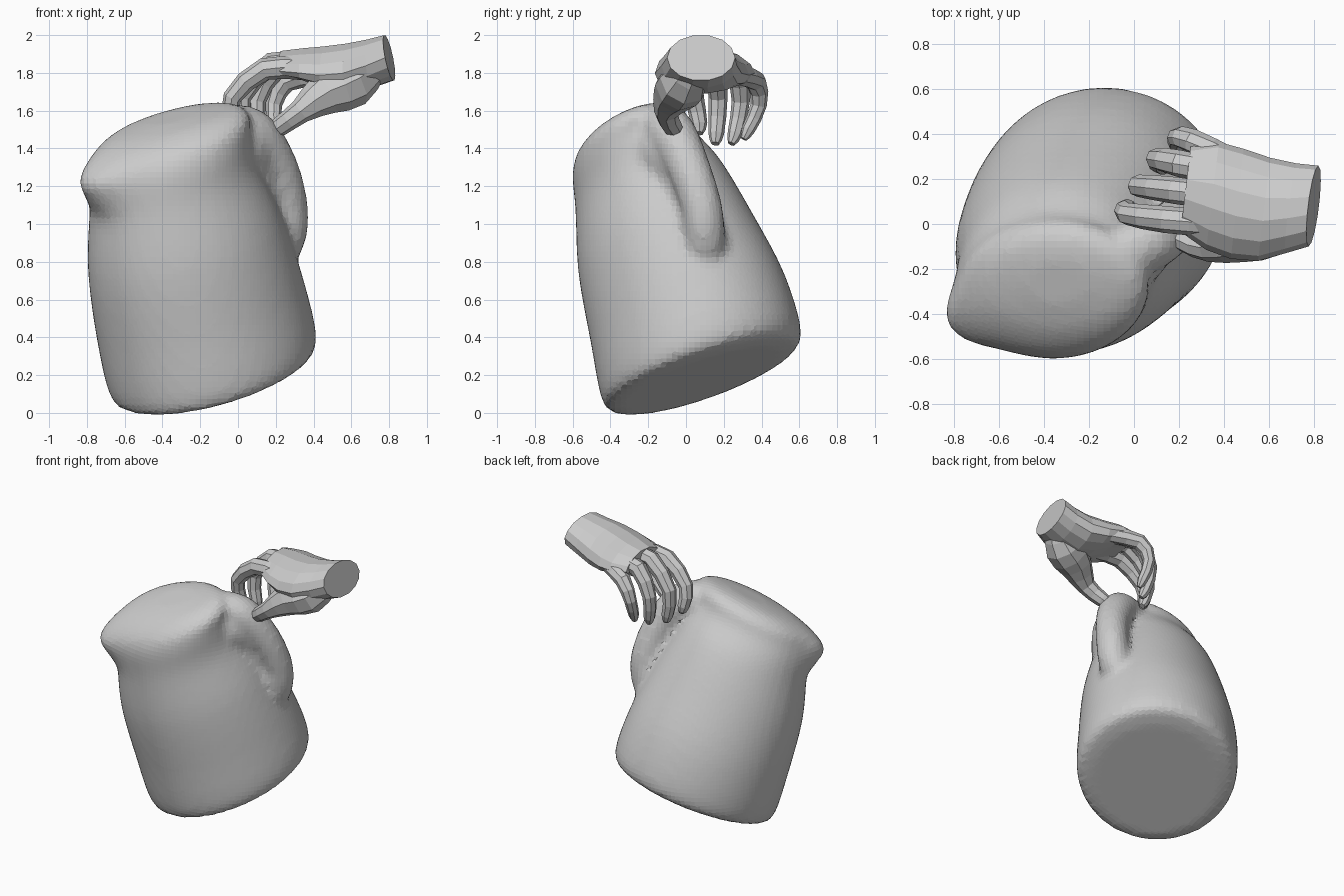
import bpy, bmesh, math
from mathutils import Vector

if "Cube" in bpy.data.objects:
    bpy.data.objects.remove(bpy.data.objects["Cube"])


def skin(bm, rings):
    # bridge equal-size rings of points and cap both ends
    vs = [[bm.verts.new(p) for p in r] for r in rings]
    n = len(rings[0])
    for a, b in zip(vs, vs[1:]):
        for i in range(n):
            j = (i + 1) % n
            bm.faces.new((a[i], a[j], b[j], b[i]))
    bm.faces.new(vs[0][::-1])
    bm.faces.new(vs[-1])


def smooth_path(pts, steps):
    # Catmull-Rom through tuples of any length
    P = [Vector(p) for p in pts]
    P = [2 * P[0] - P[1]] + P + [2 * P[-1] - P[-2]]
    out = []
    for i in range(1, len(P) - 2):
        a, b, c, d = P[i - 1:i + 3]
        for s in range(steps):
            t = s / steps
            out.append(0.5 * (2 * b + (c - a) * t + (2 * a - 5 * b + 4 * c - d) * t * t
                              + (3 * b - a - 3 * c + d) * t ** 3))
    return out + [P[-2]]


def tube(bm, pts, sides, steps, side=Vector((0, 1, 0))):
    # points are (x, y, z, radius)
    path = smooth_path(pts, steps)
    rings = []
    for i, p in enumerate(path):
        t = (path[min(i + 1, len(path) - 1)].xyz - path[max(i - 1, 0)].xyz).normalized()
        u = (side - t * side.dot(t)).normalized()
        v = t.cross(u)
        ang = [2 * math.pi * k / sides for k in range(sides)]
        rings.append([p.xyz + p.w * (u * math.cos(a) + v * math.sin(a)) for a in ang])
    skin(bm, rings)


def finish(name, bm):
    bmesh.ops.recalc_face_normals(bm, faces=bm.faces)
    me = bpy.data.meshes.new(name)
    bm.to_mesh(me)
    bm.free()
    ob = bpy.data.objects.new(name, me)
    bpy.context.collection.objects.link(ob)
    return ob


# jug body: tilted oval sections (cx, cy, cz, rx, ry)
sections = [(-.13, .08, .175, .44, .43), (-.13, .085, .235, .545, .525), (-.20, .01, .55, .55, .515),
            (-.28, -.11, .90, .515, .46), (-.34, -.20, 1.2, .445, .385), (-.36, -.275, 1.37, .425, .325),
            (-.35, -.28, 1.47, .41, .29), (-.34, -.27, 1.54, .32, .21), (-.34, -.26, 1.57, .14, .10)]
bm = bmesh.new()
rings = []
for cx, cy, cz, rx, ry in smooth_path(sections, 4):
    ring = []
    for k in range(64):
        a = 2 * math.pi * k / 64
        # pouring lip swelling near the rim
        lip = 0.25 * max(0, math.cos(a - math.radians(208))) ** 12 * max(0, 1 - abs(cz - 1.39) / .2)
        dx, dy = rx * (1 + lip) * math.cos(a), ry * (1 + lip) * math.sin(a)
        ring.append((cx + dx, cy + dy, cz + .25 * dx + .33 * dy))
    rings.append(ring)
skin(bm, rings)
# handle hugging the right side, with a thin web closing its gap
tube(bm, [(-.12, -.16, 1.50, .13), (.07, -.08, 1.485, .13), (.20, .01, 1.31, .115),
          (.26, .08, 1.1, .11), (.25, .10, .93, .11), (.16, .10, .76, .11)], 16, 5)
tube(bm, [(-.08, -.20, 1.46, .12), (.03, -.13, 1.39, .13), (.08, -.06, 1.27, .11),
          (.13, .0, 1.12, .10), (.17, .06, .95, .09)], 16, 4)
jug = finish("jug", bm)
rm = jug.modifiers.new("fuse", 'REMESH')
rm.mode = 'VOXEL'
rm.voxel_size = 0.03
sm = jug.modifiers.new("soften", 'SMOOTH')
sm.factor = 0.5
sm.iterations = 3

# palm and wrist: oval sections (x, y, z, ry, rz, lean)
palm = [(.80, .08, 1.88, .18, .122, .2), (.70, .07, 1.85, .20, .13, .1), (.58, .065, 1.825, .23, .135, 0),
        (.46, .09, 1.83, .245, .115, 0), (.35, .125, 1.85, .24, .085, 0), (.23, .155, 1.86, .19, .06, 0)]
bm = bmesh.new()
rings = []
for x, y, z, ry, rz, lean in palm:
    ring = []
    for k in range(14):
        a = 2 * math.pi * k / 14
        dy, dz = ry * math.cos(a), rz * math.sin(a)
        droop = 0.05 * math.cos(a) ** 2 * min(1, max(0, (.8 - x) / .4))
        ring.append((x - lean * dz + .12 * dy, y + dy, z + dz - droop))
    rings.append(ring)
skin(bm, rings)
finish("palm", bm)

# fingers curling down to the handle
digits = {
    "index_finger": [(.36, .0, 1.82, .06), (.14, .02, 1.82, .06), (-.03, .045, 1.67, .05),
                     (-.03, .07, 1.53, .043), (-.01, .07, 1.48, .022)],
    "middle_finger": [(.36, .125, 1.84, .06), (.18, .15, 1.85, .06), (.02, .17, 1.67, .05),
                      (.04, .16, 1.48, .042), (.06, .155, 1.425, .022)],
    "ring_finger": [(.38, .23, 1.82, .06), (.20, .27, 1.82, .06), (.10, .29, 1.65, .048),
                    (.12, .26, 1.48, .04), (.14, .24, 1.425, .02)],
    "little_finger": [(.44, .28, 1.79, .055), (.26, .37, 1.755, .055), (.19, .385, 1.63, .043),
                      (.20, .33, 1.50, .036), (.21, .305, 1.45, .018)],
    "thumb": [(.74, .05, 1.845, .07), (.61, -.01, 1.755, .135), (.46, -.06, 1.69, .115),
              (.33, -.105, 1.595, .064), (.22, -.07, 1.515, .052), (.15, -.03, 1.465, .022)],
}
for name, pts in digits.items():
    bm = bmesh.new()
    tube(bm, pts, 8, 2)
    finish(name, bm)
